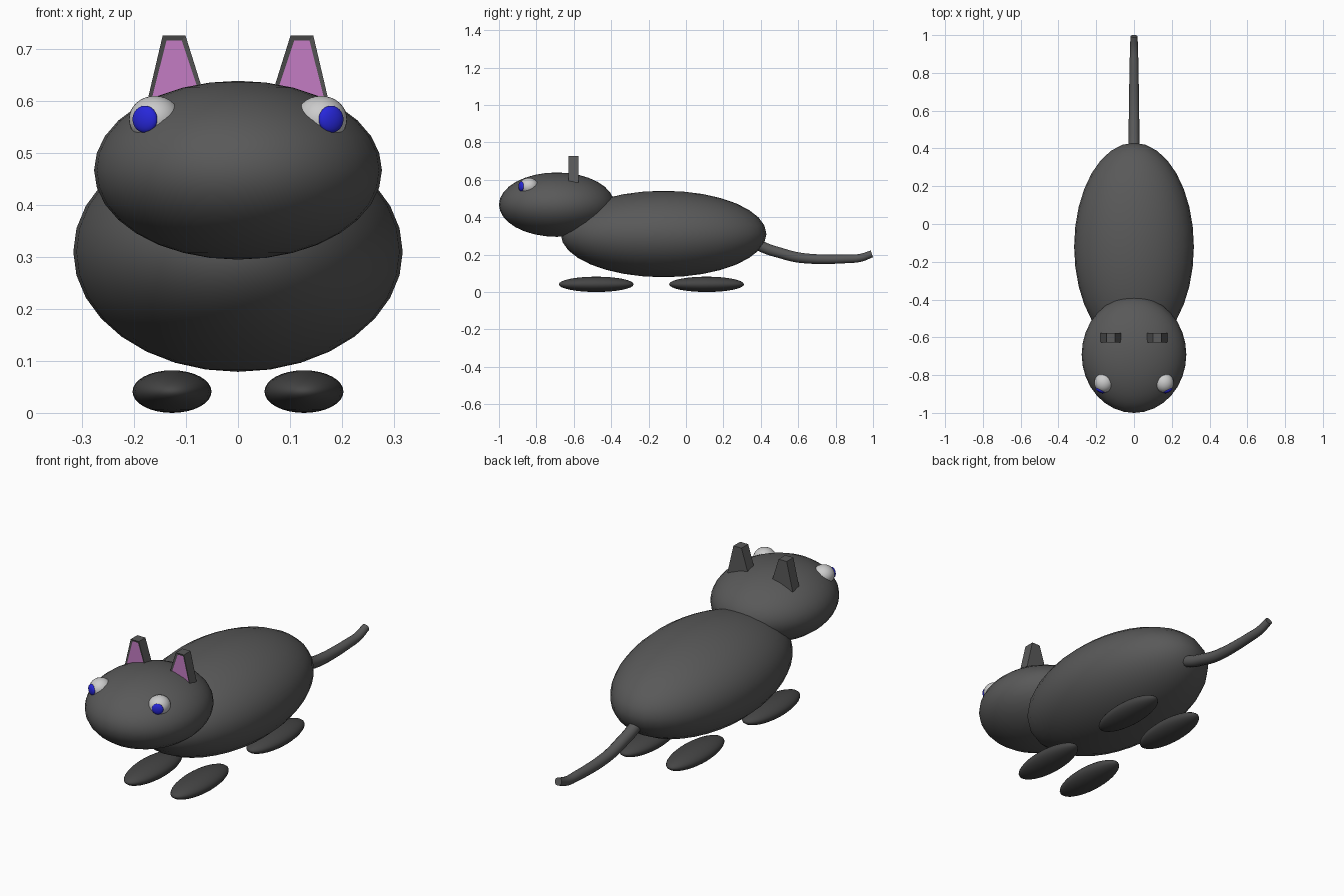
import bpy, bmesh
from math import atan2
from mathutils import Vector

if "Cube" in bpy.data.objects:
    bpy.data.objects.remove(bpy.data.objects["Cube"])


def material(name, rgb):
    m = bpy.data.materials.new(name)
    m.diffuse_color = (*rgb, 1)
    m.use_nodes = True
    m.node_tree.nodes["Principled BSDF"].inputs["Base Color"].default_value = m.diffuse_color
    return m


FUR = material("fur", (0.1, 0.1, 0.1))
PAW = material("paw", (0.06, 0.06, 0.06))
PINK = material("pink", (0.55, 0.2, 0.55))
WHITE = material("white", (0.75, 0.75, 0.75))
BLUE = material("blue", (0.02, 0.02, 0.7))


def ellipsoid(name, centre, radii, mat, turn=0, seg=32, rings=16):
    bpy.ops.mesh.primitive_uv_sphere_add(segments=seg, ring_count=rings, radius=1,
                                         location=centre, rotation=(0, 0, turn))
    ob = bpy.context.object
    ob.name = name
    ob.scale = radii
    ob.data.materials.append(mat)
    bpy.ops.object.shade_smooth()
    return ob


def ear(name, s):
    # tapered slab with a recessed pink front
    bm = bmesh.new()
    outline = [(0.178, 0.585), (0.06, 0.595), (0.101, 0.726), (0.145, 0.726)]
    face = bm.faces.new([bm.verts.new((s * x, -0.628, z)) for x, z in outline])
    back = bmesh.ops.extrude_face_region(bm, geom=[face], use_keep_orig=True)["geom"]
    bmesh.ops.translate(bm, vec=(0, 0.052, 0),
                        verts=[v for v in back if isinstance(v, bmesh.types.BMVert)])
    bmesh.ops.recalc_face_normals(bm, faces=bm.faces)
    front = min(bm.faces, key=lambda f: f.calc_center_median().y)
    bmesh.ops.inset_individual(bm, faces=[front], thickness=0.012, depth=-0.004)
    front.material_index = 1
    me = bpy.data.meshes.new(name)
    bm.to_mesh(me)
    bm.free()
    me.materials.append(FUR)
    me.materials.append(PINK)
    bpy.context.collection.objects.link(bpy.data.objects.new(name, me))


# Body and head
ellipsoid("body", (0, -0.12, 0.31), (0.317, 0.55, 0.231), FUR)
ellipsoid("head", (0, -0.691, 0.467), (0.277, 0.309, 0.172), FUR)

for side, s in (("left", -1), ("right", 1)):
    # Paws
    for end, y in (("front", -0.48), ("back", 0.11)):
        ellipsoid(f"{end}_{side}_paw", (s * 0.127, y, 0.041), (0.076, 0.2, 0.041), PAW)
    # Ears
    ear(f"{side}_ear", s)
    # Eyes with pupils looking slightly outwards
    eye = Vector((s * 0.16, -0.84, 0.565))
    ellipsoid(f"{side}_eye", eye, (0.05, 0.052, 0.045), WHITE)
    look = Vector((s * 0.42, -0.9, 0)).normalized()
    ellipsoid(f"{side}_pupil", eye + look * 0.045, (0.026, 0.012, 0.026), BLUE,
              turn=atan2(look.x, -look.y), seg=24, rings=12)

# Tail
path = [(0.39, 0.25), (0.44, 0.228), (0.5, 0.21), (0.58, 0.188), (0.66, 0.178),
        (0.75, 0.175), (0.85, 0.177), (0.93, 0.182), (0.994, 0.204)]
curve = bpy.data.curves.new("tail", "CURVE")
curve.dimensions = "3D"
curve.bevel_depth = 0.029
curve.bevel_resolution = 4
curve.use_fill_caps = True
spline = curve.splines.new("BEZIER")
spline.bezier_points.add(len(path) - 1)
spline.resolution_u = 4
for i, (p, (y, z)) in enumerate(zip(spline.bezier_points, path)):
    p.co = (0, y, z)
    p.handle_left_type = p.handle_right_type = "AUTO"
    p.radius = 1 - 0.35 * (i / (len(path) - 1)) ** 2
curve.materials.append(FUR)
bpy.context.collection.objects.link(bpy.data.objects.new("tail", curve))
